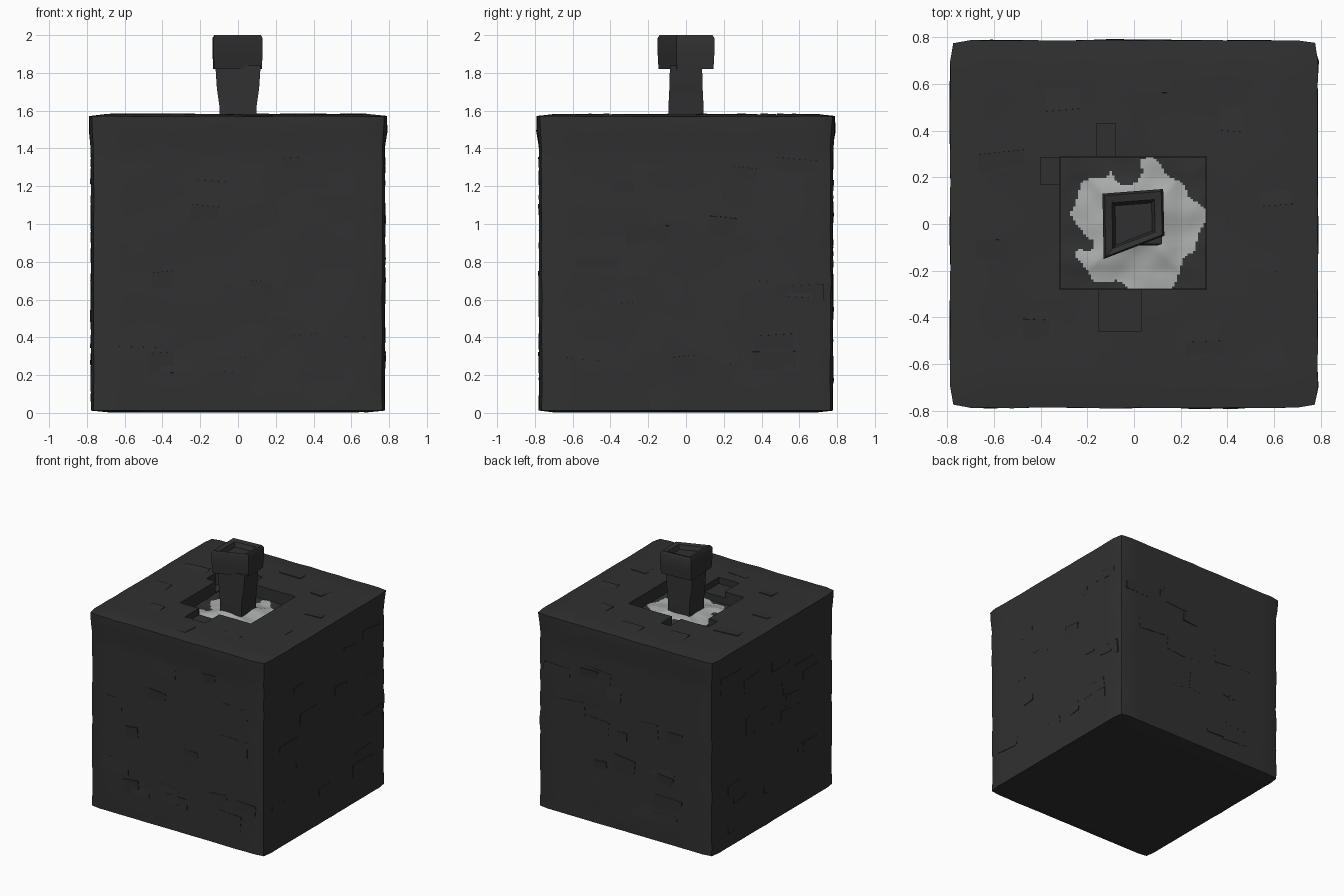
import bpy, bmesh, math, random
from mathutils import Vector, Matrix, noise

if "Cube" in bpy.data.objects:
    bpy.data.objects.remove(bpy.data.objects["Cube"])

random.seed(4)


def material(name, value):
    m = bpy.data.materials.new(name)
    m.diffuse_color = (*value, 1)
    m.use_nodes = True
    m.node_tree.nodes["Principled BSDF"].inputs["Base Color"].default_value = m.diffuse_color
    return m


charcoal = material("charcoal stone", (0.030, 0.030, 0.030))
pale = material("pale grey", (0.40, 0.42, 0.41))


def finish(name, bm, mats=(charcoal,), angle=35):
    bmesh.ops.recalc_face_normals(bm, faces=bm.faces)
    mesh = bpy.data.meshes.new(name)
    bm.to_mesh(mesh)
    bm.free()
    ob = bpy.data.objects.new(name, mesh)
    bpy.context.collection.objects.link(ob)
    for m in mats:
        mesh.materials.append(m)
    bpy.ops.object.select_all(action='DESELECT')
    ob.select_set(True)
    bpy.context.view_layer.objects.active = ob
    bpy.ops.object.shade_smooth_by_angle(angle=math.radians(angle))
    return ob


def add_box(bm, lo, hi):
    lo, hi = Vector(lo), Vector(hi)
    mat = Matrix.Translation((lo + hi) / 2) @ Matrix.Diagonal((*(hi - lo), 1))
    return bmesh.ops.create_cube(bm, size=1, matrix=mat)["verts"]


def add_loft(bm, loops):
    # stack of four-sided rings, closed at both ends
    rings = [[bm.verts.new(p) for p in loop] for loop in loops]
    for a, b in zip(rings, rings[1:]):
        for i in range(4):
            j = (i + 1) % 4
            bm.faces.new((a[i], a[j], b[j], b[i]))
    bm.faces.new(rings[0])
    bm.faces.new(rings[-1])


# Rough stone block with a slightly wider band around the top
TOP = 1.58
bm = bmesh.new()
add_box(bm, (-1, -1, 0), (1, 1, 1))
bmesh.ops.subdivide_edges(bm, edges=bm.edges[:], cuts=17, use_grid_fill=True)
for v in bm.verts:
    x, y, t = v.co
    z = t * TOP
    half = 0.785 if z > 1.44 else 0.775
    side_x, side_y = abs(x) > 0.99, abs(y) > 0.99
    n = noise.noise(Vector((x * 4, y * 4, z * 5)))
    n2 = noise.noise(Vector((x * 9 + 7, y * 9, z * 9)))
    rough = 0.008 * n + 0.006 * n2
    px, py = x * half, y * half
    if side_x:
        px += math.copysign(rough, x)
    if side_y:
        py += math.copysign(rough, y)
    # worn vertical corners and edges
    if side_x and side_y:
        wear = 0.010 + 0.012 * abs(n2)
        px -= math.copysign(wear, x)
        py -= math.copysign(wear, y)
    if t > 0.99:
        z += 0.004 * n - (0.010 if side_x or side_y else 0)
    elif t < 0.01:
        z += 0.012 if side_x or side_y else 0.004 + 0.004 * n
    v.co = (px, py, z)
block = finish("stone_block", bm)

# Opening in the top with stepped notches around it
bm = bmesh.new()
add_box(bm, (-0.32, -0.28, 1.46), (0.31, 0.29, 1.8))
recess = finish("recess_cutter", bm)
cutters = [recess]
notches = [((-0.15, -0.46, 1.53), (0.03, -0.25, 1.81)),
           ((-0.16, 0.26, 1.50), (-0.08, 0.43, 1.82)),
           ((-0.40, 0.17, 1.49), (-0.29, 0.285, 1.83))]
for lo, hi in notches:
    bm = bmesh.new()
    add_box(bm, lo, hi)
    cutters.append(finish("notch_cutter", bm))
bpy.ops.object.select_all(action='DESELECT')
bpy.context.view_layer.objects.active = block
for c in cutters:
    mod = block.modifiers.new("cut", 'BOOLEAN')
    mod.operation = 'DIFFERENCE'
    mod.solver = 'EXACT'
    mod.object = c
    bpy.ops.object.modifier_apply(modifier=mod.name)
for c in cutters:
    bpy.data.objects.remove(c)
block.select_set(True)
bpy.ops.object.shade_smooth_by_angle(angle=math.radians(35))

# Uneven recess floor with a ragged pale patch around the post
bm = bmesh.new()
bmesh.ops.create_grid(bm, x_segments=56, y_segments=56, size=0.5)
for v in bm.verts:
    x, y = v.co.x * 0.626 - 0.005, v.co.y * 0.566 + 0.005
    rise = max(0, 0.2 - max(abs(x), abs(y))) * 0.25
    bump = 0.012 * noise.noise(Vector((x * 9, y * 9, 2)))
    v.co = (x, y, 1.482 + rise + bump)
dark_spots = [(-0.03, 0.23, 0.065), (-0.27, -0.06, 0.06),
              (0.27, -0.19, 0.07), (-0.20, -0.09, 0.03)]
for f in bm.faces:
    c = f.calc_center_median()
    a = math.atan2(c.y, c.x)
    wobble = 0.018 * math.sin(5 * a + 1) + 0.012 * math.sin(11 * a)
    inside = math.hypot(c.x - 0.01, c.y + 0.01) < 0.275 + wobble
    spot = any(math.hypot(c.x - sx, c.y - sy) < r for sx, sy, r in dark_spots)
    f.material_index = 1 if inside and not spot else 0
finish("recess_floor", bm, (charcoal, pale))


# Post: square stem widening sideways towards the head
def ring(hx, hy, z):
    return [(-hx, -hy, z), (hx, -hy, z), (hx, hy, z), (-hx, hy, z)]


bm = bmesh.new()
add_loft(bm, [ring(0.095, 0.093, 1.47), ring(0.098, 0.093, 1.62),
              ring(0.112, 0.088, 1.72), ring(0.120, 0.085, 1.84)])
finish("post_stem", bm)

# Skewed post head with a shallow hollow on top
outline = [(-0.13, -0.15), (0.13, -0.05), (0.125, 0.15), (-0.135, 0.13)]


def head_ring(s, z):
    return [(x * s, y * s, z) for x, y in outline]


bm = bmesh.new()
add_loft(bm, [head_ring(0.97, 1.82), head_ring(1, 1.90), head_ring(1, 1.985),
              head_ring(0.93, 2.0), head_ring(0.70, 1.99), head_ring(0.6, 1.955)])
finish("post_head", bm)

# Thin cracked slabs, one long edge sunk into each surface
bm = bmesh.new()


def slab(u, v, w, h, frame):
    verts = add_box(bm, (-w / 2, -h / 2, -0.012), (w / 2, h / 2, 0.004))
    tilt = Matrix.Rotation(random.uniform(-0.09, 0.09), 4, 'X')
    turn = Matrix.Rotation(random.uniform(-0.12, 0.12), 4, 'Z')
    bmesh.ops.transform(bm, verts=verts,
                        matrix=frame @ Matrix.Translation((u, v, 0)) @ turn @ tilt)


for k in range(4):
    # local x runs along the wall, local y runs up, local z points out
    frame = (Matrix.Rotation(k * math.pi / 2, 4, 'Z')
             @ Matrix.Translation((0, -0.775, 0))
             @ Matrix.Rotation(math.pi / 2, 4, 'X'))
    for i in range(16):
        slab(random.uniform(-0.62, 0.62), random.uniform(0.12, 1.36),
             random.uniform(0.1, 0.26), random.uniform(0.06, 0.14), frame)
for i in range(10):
    a = i * math.tau / 10 + 0.2
    slab(0.62 * math.cos(a), 0.62 * math.sin(a), random.uniform(0.1, 0.2),
         random.uniform(0.06, 0.12), Matrix.Translation((0, 0, TOP - 0.002)))
finish("cracked_slabs", bm)
